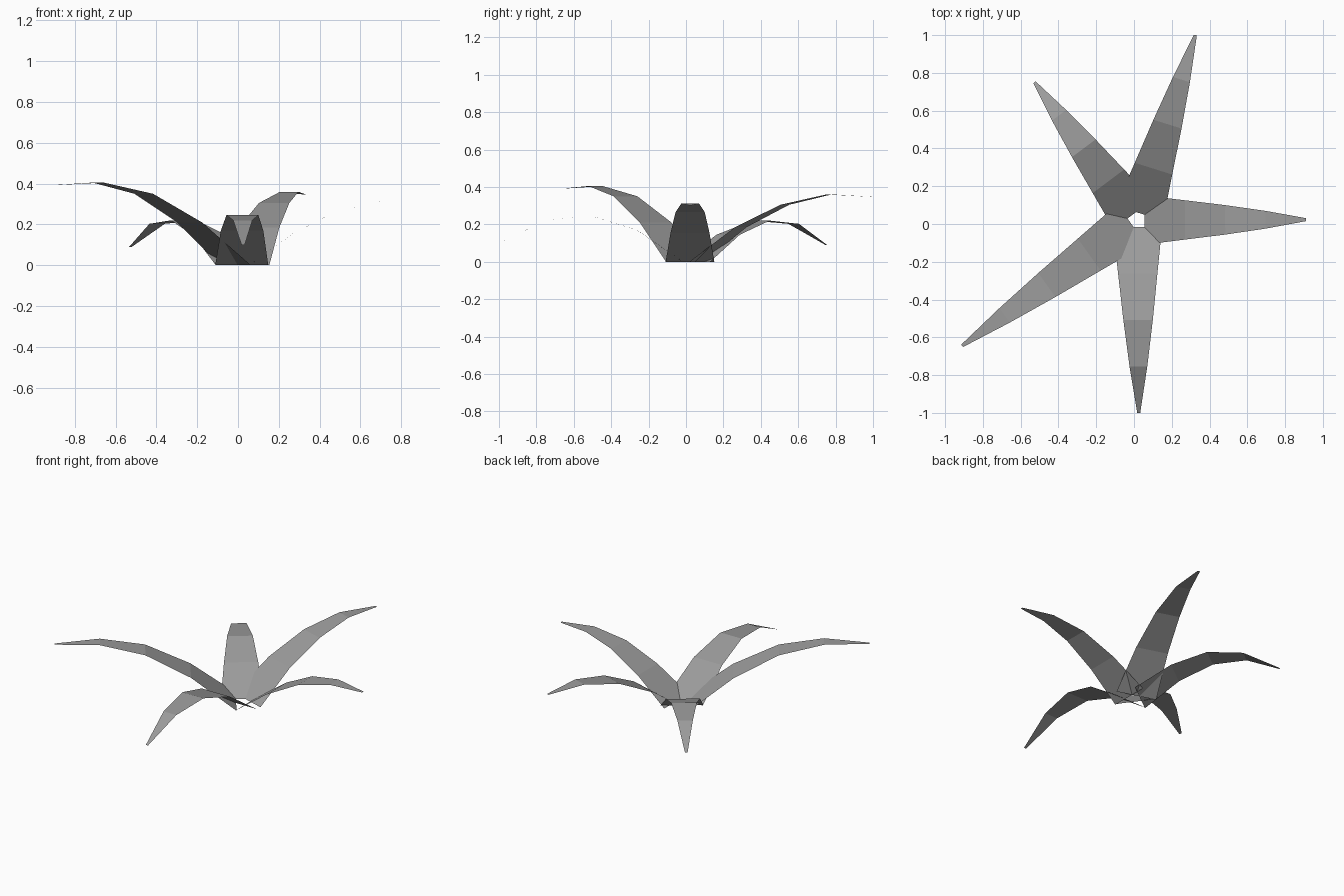
import bpy
from mathutils import Vector

if "Cube" in bpy.data.objects:
    bpy.data.objects.remove(bpy.data.objects["Cube"])

# one flat grey for the whole plant
grey = bpy.data.materials.new("leaf grey")
grey.diffuse_color = (0.33, 0.33, 0.33, 1)
grey.use_nodes = True
grey.node_tree.nodes["Principled BSDF"].inputs["Base Color"].default_value = grey.diffuse_color

CENTRE = Vector((0.018, 0.021, 0))
START = 0.038                                   # small gap at the heart of the plant
HALF_WIDTHS = (0.13, 0.104, 0.078, 0.047, 0.008)

# leaf name: (tip x, tip y, heights along the leaf from base to tip)
LEAVES = {
    "right_leaf": (0.91, 0.023, (0, 0.155, 0.265, 0.312, 0.302)),
    "back_leaf": (0.325, 1.0, (0, 0.185, 0.305, 0.36, 0.347)),
    "back_left_leaf": (-0.527, 0.75, (0, 0.145, 0.22, 0.203, 0.09)),
    "front_left_leaf": (-0.91, -0.645, (0, 0.21, 0.35, 0.405, 0.392)),
    "front_leaf": (0.025, -1.0, (0, 0.17, 0.246, 0.22, 0.10)),
}


def make_leaf(name, tip, heights):
    """Thin arching strip, tapering from a wide base to a narrow tip."""
    reach = Vector((tip[0], tip[1], 0)) - CENTRE
    along = reach.normalized()
    side = Vector((-along.y, along.x, 0))
    verts, faces = [], []
    for i, (z, w) in enumerate(zip(heights, HALF_WIDTHS)):
        d = START + (reach.length - START) * i / 4
        mid = CENTRE + along * d + Vector((0, 0, z))
        verts += [mid - side * w, mid + side * w]
        if i:
            a = 2 * i - 2
            faces.append((a, a + 2, a + 3, a + 1))   # faces look upwards
    mesh = bpy.data.meshes.new(name)
    mesh.from_pydata(verts, [], faces)
    mesh.materials.append(grey)
    bpy.context.collection.objects.link(bpy.data.objects.new(name, mesh))


for leaf, (x, y, zs) in LEAVES.items():
    make_leaf(leaf, (x, y), zs)
